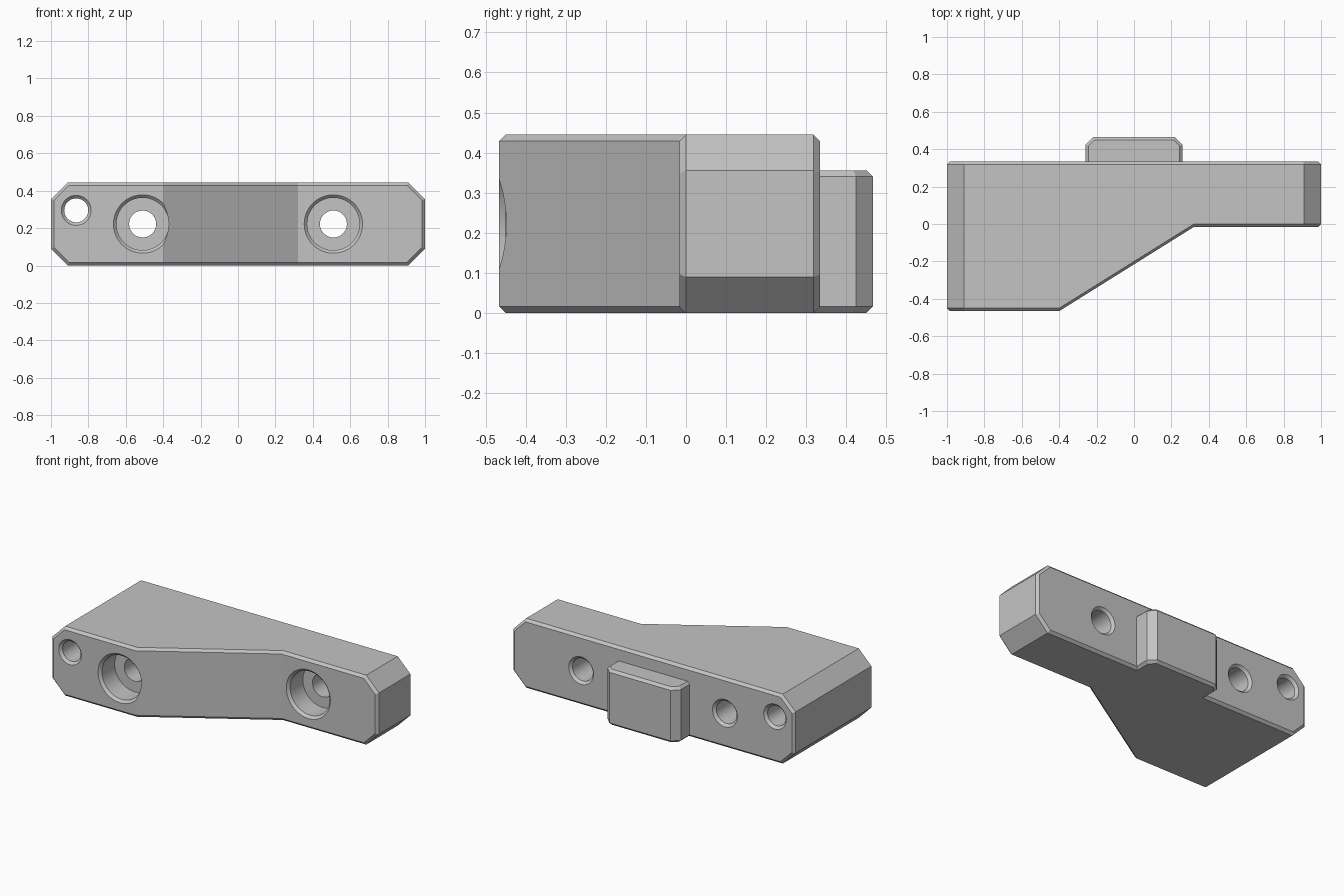
import bpy, bmesh, math

default = bpy.data.objects.get("Cube")
if default:
    bpy.data.objects.remove(default, do_unlink=True)

BEVEL = 0.016
FRONT, STEP, BACK, TAB_BACK = -0.466, -0.016, 0.334, 0.466
SLOPE_START, SLOPE_END = -0.4, 0.32
HEIGHT = 0.445

grey = bpy.data.materials.new("plain grey")
grey.use_nodes = True
colour = (0.55, 0.55, 0.55, 1)
grey.diffuse_color = colour
grey.node_tree.nodes["Principled BSDF"].inputs["Base Color"].default_value = colour


def loft(name, rings):
    """Closed solid skinned through rings of equal point count."""
    bm = bmesh.new()
    rows = [[bm.verts.new(p) for p in ring] for ring in rings]
    n = len(rows[0])
    for a, b in zip(rows, rows[1:]):
        for i in range(n):
            j = (i + 1) % n
            bm.faces.new((a[i], a[j], b[j], b[i]))
    return bm, rows


def finish(name, bm):
    bmesh.ops.recalc_face_normals(bm, faces=bm.faces)
    mesh = bpy.data.meshes.new(name)
    bm.to_mesh(mesh)
    bm.free()
    obj = bpy.data.objects.new(name, mesh)
    bpy.context.collection.objects.link(obj)
    mesh.materials.append(grey)
    return obj


# Main block: octagonal outline with bevelled front and back rims
def outline(inset):
    w, lo, hi = 1 - inset, inset, HEIGHT - inset
    c = 0.09 - inset * (2 - math.sqrt(2))
    upper = [(x, hi) for x in (-w + c, SLOPE_START, SLOPE_END, w - c)]
    lower = [(x, lo) for x in (w - c, SLOPE_END, SLOPE_START, -w + c)]
    return upper + [(w, hi - c), (w, lo + c)] + lower + [(-w, lo + c), (-w, hi - c)]


def front_y(x):
    t = (x - SLOPE_START) / (SLOPE_END - SLOPE_START)
    return FRONT + (STEP - FRONT) * min(max(t, 0), 1)


rim, face = outline(0), outline(BEVEL)
bm, rows = loft("block", [
    [(x, front_y(x), z) for x, z in face],
    [(x, front_y(x) + BEVEL, z) for x, z in rim],
    [(x, BACK - BEVEL, z) for x, z in rim],
    [(x, BACK, z) for x, z in face],
])
# Front panels: left side, slope and right side
f = rows[0]
bm.faces.new((f[0], f[1], f[8], f[9], f[10], f[11]))
bm.faces.new((f[1], f[2], f[7], f[8]))
bm.faces.new((f[2], f[3], f[4], f[5], f[6], f[7]))
bm.faces.new(rows[-1])
block = finish("block", bm)


# Hole cutters: profiles of (radius, y) turned about the y direction
def cutter(name, x, z, profile, sides=64):
    rings = []
    for r, y in profile:
        angles = [math.tau * i / sides for i in range(sides)]
        rings.append([(x + r * math.cos(a), y, z + r * math.sin(a)) for a in angles])
    bm, rows = loft(name, rings)
    bm.faces.new(rows[0])
    bm.faces.new(rows[-1])
    return finish(name, bm)


def exit_flare(r):
    return [(r, BACK - BEVEL), (r + 2 * BEVEL, BACK + BEVEL)]


def bolt_profile(y):
    bore, bolt, floor = 0.14, 0.072, y + 0.145
    return [(bore + 2 * BEVEL, y - BEVEL), (bore, y + BEVEL), (bore, floor),
            (bolt, floor)] + exit_flare(bolt)


pin = 0.064
pin_profile = [(pin + 2 * BEVEL, FRONT - BEVEL), (pin, FRONT + BEVEL)] + exit_flare(pin)
cutters = [
    cutter("right_bolt_cutter", -0.51, 0.222, bolt_profile(FRONT)),
    cutter("left_bolt_cutter", 0.51, 0.222, bolt_profile(STEP)),
    cutter("pin_cutter", -0.865, 0.295, pin_profile),
]
bpy.context.view_layer.objects.active = block
for c in cutters:
    c.hide_render = True
    mod = block.modifiers.new(c.name, 'BOOLEAN')
    mod.operation = 'DIFFERENCE'
    mod.solver = 'EXACT'
    mod.object = c
    bpy.ops.object.modifier_apply(modifier=mod.name)
for c in cutters:
    bpy.data.objects.remove(c, do_unlink=True)


# Rear locating tab: chamfered plan with bevelled top and bottom rims
def tab_ring(z, inset):
    w, y = 0.26 - inset, TAB_BACK - inset
    c = 0.042 - inset * (2 - math.sqrt(2))
    root = BACK - BEVEL
    plan = [(-w, root), (-w, y - c), (-w + c, y), (w - c, y), (w, y - c), (w, root)]
    return [(px, py, z) for px, py in plan]


TAB_TOP = 0.356
bm, rows = loft("rear_tab", [
    tab_ring(0, BEVEL), tab_ring(BEVEL, 0),
    tab_ring(TAB_TOP - BEVEL, 0), tab_ring(TAB_TOP, BEVEL),
])
bm.faces.new(rows[0])
bm.faces.new(rows[-1])
tab = finish("rear_tab", bm)

# Smooth hole walls, crisp edges elsewhere
bpy.ops.object.select_all(action='DESELECT')
for obj in (block, tab):
    obj.select_set(True)
bpy.context.view_layer.objects.active = block
bpy.ops.object.shade_smooth_by_angle(angle=math.radians(20))
